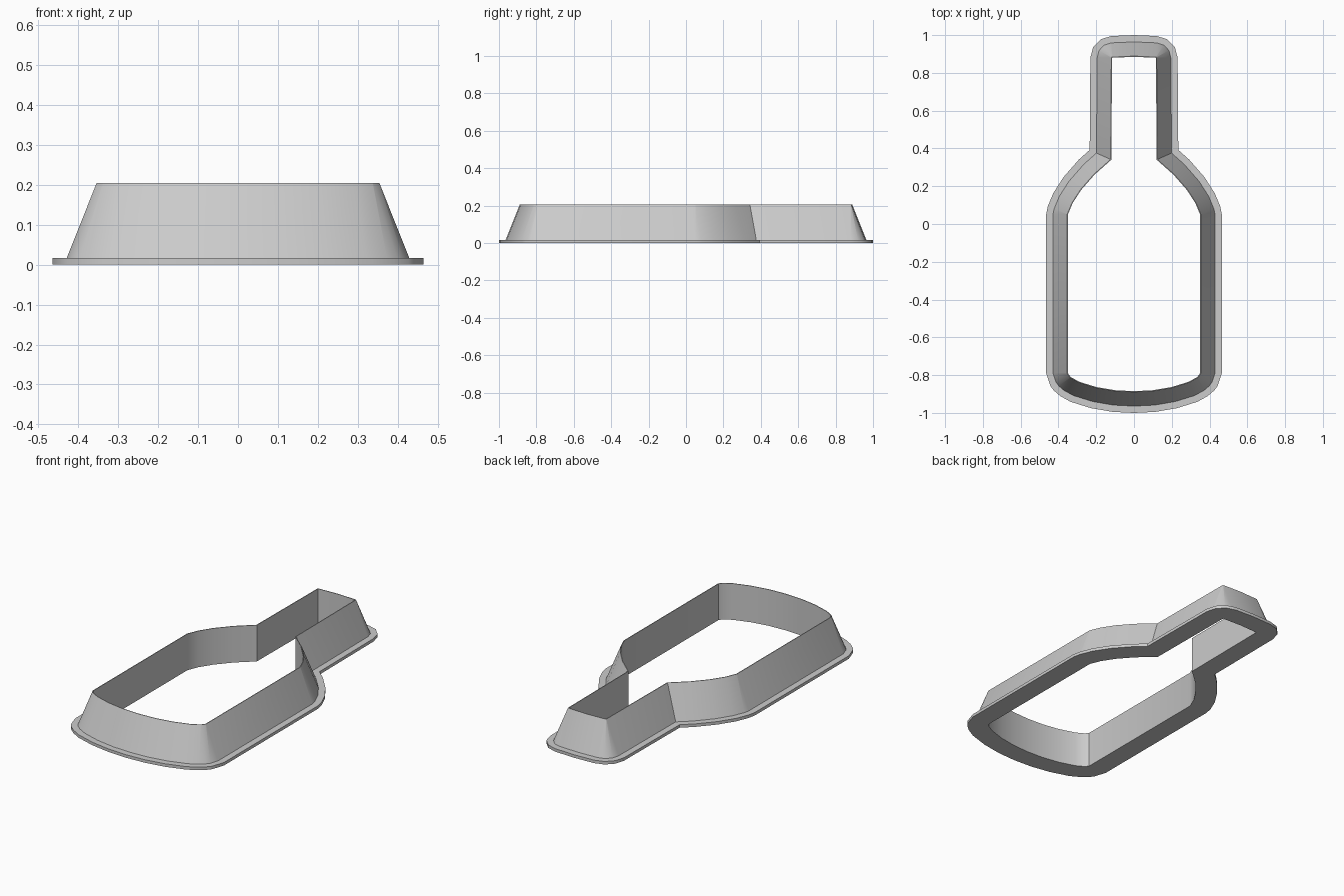
import bpy
import bmesh
import math
from mathutils import Vector

cube = bpy.data.objects.get("Cube")
if cube:
    bpy.data.objects.remove(cube)

# Inner outline, right half, from the middle of the base to the mouth
HALF = [(0, -0.885), (0.1, -0.88), (0.2, -0.863), (0.29, -0.835), (0.335, -0.81),
        (0.35, -0.79), (0.35, 0.05), (0.325, 0.11), (0.28, 0.18),
        (0.21, 0.26), (0.12, 0.34), (0.116, 0.88), (0, 0.885)]
outline = [Vector(p) for p in HALF]
outline += [Vector((-x, y)) for x, y in reversed(HALF[1:-1])]

RIM_Z = 0.017
TOP_Z = 0.205
# (outward offset, height) around the wall's cross-section
SECTION = [(0, 0), (0.115, 0), (0.115, RIM_Z), (0.079, RIM_Z), (0.004, TOP_Z), (0, TOP_Z)]


def outward(a, b):
    d = (b - a).normalized()
    return Vector((d.y, -d.x))


def stations(points):
    """Pair each outline point with offset directions, fanning sharp outer corners."""
    result = []
    for i, p in enumerate(points):
        n1 = outward(points[i - 1], p)
        n2 = outward(p, points[(i + 1) % len(points)])
        turn = math.atan2(n1.x * n2.y - n1.y * n2.x, n1.dot(n2))
        if turn > math.radians(20):
            steps = max(1, round(turn / math.radians(30)))
            for k in range(steps + 1):
                a = math.atan2(n1.y, n1.x) + turn * k / steps
                result.append((p, Vector((math.cos(a), math.sin(a)))))
        else:
            result.append((p, (n1 + n2) / (1 + n1.dot(n2))))
    return result


# Sweep the section round the outline
bm = bmesh.new()
loops = [[bm.verts.new((*(p + n * off), z)) for off, z in SECTION]
         for p, n in stations(outline)]
for i, loop in enumerate(loops):
    nxt = loops[(i + 1) % len(loops)]
    for j in range(len(SECTION)):
        k = (j + 1) % len(SECTION)
        bm.faces.new((loop[j], nxt[j], nxt[k], loop[k]))
bmesh.ops.remove_doubles(bm, verts=bm.verts, dist=0.0005)
bmesh.ops.recalc_face_normals(bm, faces=bm.faces)

mesh = bpy.data.meshes.new("bottle_cutter")
bm.to_mesh(mesh)
bm.free()
cutter = bpy.data.objects.new("bottle_cutter", mesh)
bpy.context.collection.objects.link(cutter)

# Plain grey material
grey = bpy.data.materials.new("light_grey")
grey.use_nodes = True
colour = (0.6, 0.6, 0.6, 1)
grey.diffuse_color = colour
grey.node_tree.nodes["Principled BSDF"].inputs["Base Color"].default_value = colour
mesh.materials.append(grey)

bpy.context.view_layer.objects.active = cutter
cutter.select_set(True)
bpy.ops.object.shade_smooth_by_angle(angle=math.radians(30))
